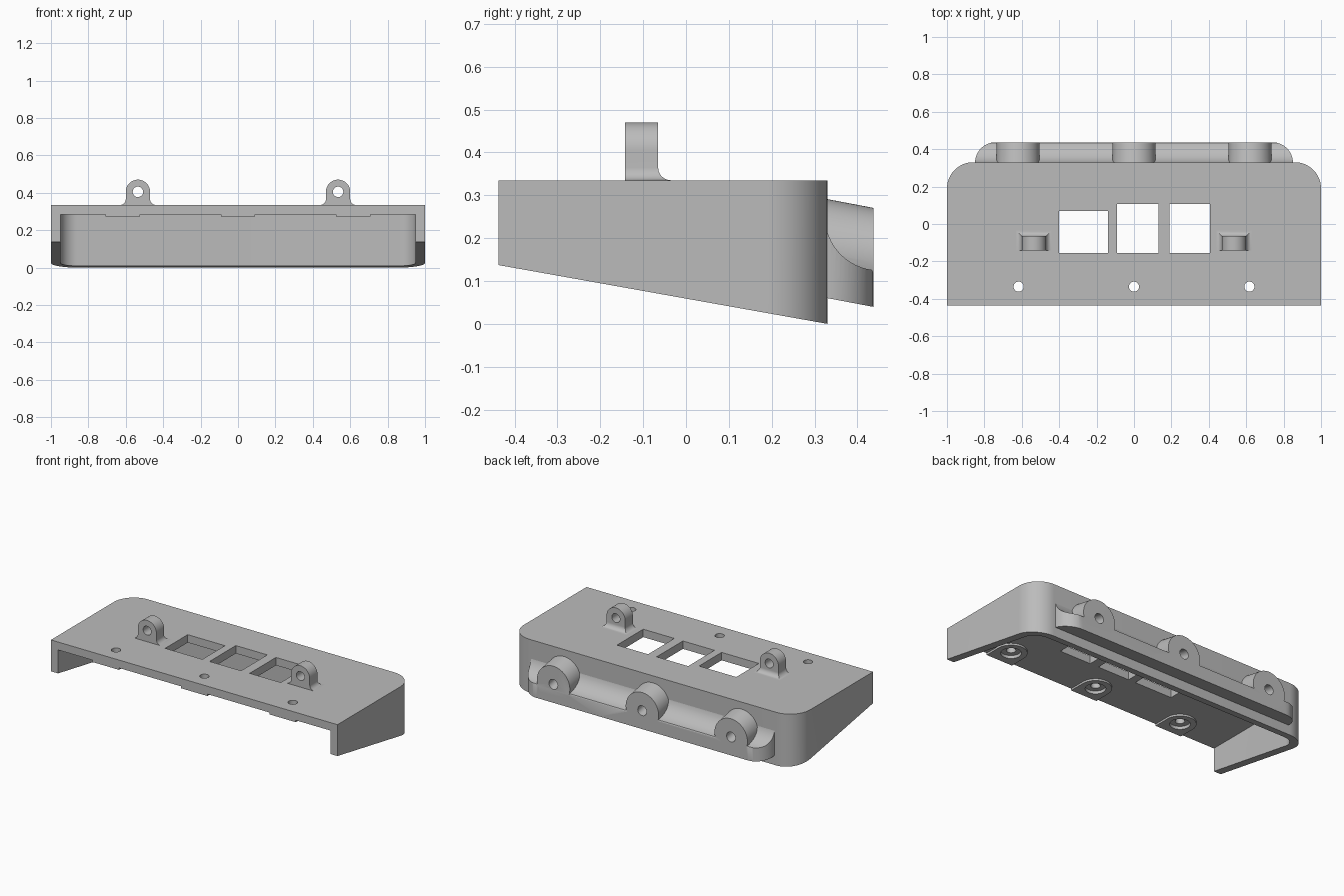
import bpy, bmesh, math
from math import cos, sin, pi

cube = bpy.data.objects.get("Cube")
if cube:
    bpy.data.objects.remove(cube)

grey = bpy.data.materials.new("plain_grey")
grey.use_nodes = True
COLOUR = (0.5, 0.5, 0.5, 1)
grey.diffuse_color = COLOUR
grey.node_tree.nodes["Principled BSDF"].inputs["Base Color"].default_value = COLOUR

FRONT, WALL, BACK = -0.437, 0.33, 0.437
TOP, CEILING = 0.335, 0.285
TILT = -0.19


def arc(cx, cy, r, a0, a1, n=16):
    """Points along an arc, angles in degrees."""
    steps = [math.radians(a0 + (a1 - a0) * i / n) for i in range(n + 1)]
    return [(cx + r * cos(a), cy + r * sin(a)) for a in steps]


def circle(cx, cy, r, n=48):
    return arc(cx, cy, r, 0, 360, n)[:-1]


def prism(name, pts, axis, lo, hi, shift=lambda p, level: p):
    """Extrude a 2D profile along an axis; shift can move each 3D point."""
    place = {"x": lambda a, p: (a, p[0], p[1]),
             "y": lambda a, p: (p[0], a, p[1]),
             "z": lambda a, p: (p[0], p[1], a)}[axis]
    bm = bmesh.new()
    rings = [[bm.verts.new(shift(place(a, p), a)) for p in pts] for a in (lo, hi)]
    bm.faces.new(rings[0])
    bm.faces.new(rings[1])
    for i in range(len(pts)):
        j = (i + 1) % len(pts)
        bm.faces.new((rings[0][i], rings[0][j], rings[1][j], rings[1][i]))
    bmesh.ops.recalc_face_normals(bm, faces=bm.faces)
    mesh = bpy.data.meshes.new(name)
    bm.to_mesh(mesh)
    bm.free()
    mesh.materials.append(grey)
    ob = bpy.data.objects.new(name, mesh)
    bpy.context.collection.objects.link(ob)
    return ob


def combine(ob, operation, *tools):
    """Apply booleans and remove the tools."""
    for tool in tools:
        mod = ob.modifiers.new(operation.lower(), "BOOLEAN")
        mod.operation, mod.solver, mod.object = operation, "EXACT", tool
        bpy.context.view_layer.update()
        graph = bpy.context.evaluated_depsgraph_get()
        mesh = bpy.data.meshes.new_from_object(ob.evaluated_get(graph))
        ob.modifiers.clear()
        ob.data = mesh
        bpy.data.objects.remove(tool)
    return ob


def smooth(ob):
    bpy.ops.object.select_all(action="DESELECT")
    ob.select_set(True)
    bpy.context.view_layer.objects.active = ob
    bpy.ops.object.shade_smooth_by_angle(angle=math.radians(30))


def rounded_back(half, front, back, r):
    """Plan outline, square at the front and rounded at the back."""
    return ([(-half, front), (half, front)]
            + arc(half - r, back - r, r, 0, 90)
            + arc(r - half, back - r, r, 90, 180))


def slope_bottom(p, level):
    if level > 0:
        return p
    return (p[0], p[1], 0.137 * (WALL - p[1]) / (WALL - FRONT))


def tilted(p, level):
    return (p[0], p[1], p[2] + TILT * (level - WALL))


# Housing: hollow box, open at front and bottom, with a sloping lower rim
housing = prism("housing", rounded_back(1, FRONT, WALL, 0.14), "z", 0, TOP, slope_bottom)
combine(housing, "DIFFERENCE", prism(
    "cavity", rounded_back(0.95, FRONT - 0.1, WALL - 0.05, 0.09), "z", -0.2, CEILING))

# Screw bosses under the front edge, each with a round recess and a hole
SCREW_Y = -0.335
for x in (-0.617, 0, 0.617):
    boss = [(x - 0.092, FRONT), (x + 0.092, FRONT)] + arc(x, SCREW_Y, 0.092, 0, 180, 32)
    combine(housing, "UNION", prism("boss", boss, "z", 0.273, 0.31))
    combine(housing, "DIFFERENCE",
            prism("recess", circle(x, SCREW_Y, 0.058), "z", 0.2, 0.292),
            prism("screw_hole", circle(x, SCREW_Y, 0.027), "z", 0.2, 0.4))

# Rectangular windows through the top
for x0, x1, y1 in ((-0.4, -0.14, 0.07), (-0.09, 0.13, 0.107), (0.19, 0.407, 0.107)):
    combine(housing, "DIFFERENCE", prism(
        "window", [(x0, -0.155), (x1, -0.155), (x1, y1), (x0, y1)], "z", 0.2, 0.4))
smooth(housing)

# Rear rail with a concave upper face and rounded ends
INNER = 0.305
cove = [p for p in arc(0.45, 0.25, 0.125, 180, 270, 24) if p[0] < BACK - 0.002]
rail_profile = ([(INNER, 0.06 + TILT * (INNER - WALL)), (BACK, 0.06 + TILT * (BACK - WALL)),
                 (BACK, 0.12)] + cove[::-1] + [(INNER, 0.25)])
rail = prism("rear_rail", rail_profile, "x", -0.9, 0.9)
combine(rail, "INTERSECT", prism(
    "rail_outline", rounded_back(0.85, 0.2, BACK, 0.11), "z", -0.2, 0.6))

# Knuckles on the rail with blind holes
for x in (-0.62, 0, 0.62):
    combine(rail, "UNION", prism(
        "knuckle", circle(x, 0.176, 0.115, 64), "y", 0.31, BACK, tilted))
for x in (-0.62, 0, 0.62):
    combine(rail, "DIFFERENCE", prism(
        "knuckle_hole", circle(x, 0.176, 0.031, 32), "y", 0.335, 0.5, tilted))
smooth(rail)

# Ears on the top, flared into the surface at the sides and behind
R, FLARE, EAR_Z, BASE = 0.065, 0.03, 0.405, 0.32
for name, x in (("right_ear", -0.535), ("left_ear", 0.535)):
    wide = R + FLARE
    front_profile = ([(x - wide, BASE), (x + wide, BASE)]
                     + arc(x + wide, TOP + FLARE, FLARE, 270, 180, 10)
                     + arc(x, EAR_Z, R, 0, 180, 32)
                     + arc(x - wide, TOP + FLARE, FLARE, 0, -90, 10))
    side_profile = ([(-0.142, BASE), (-0.065 + FLARE, BASE)]
                    + arc(-0.065 + FLARE, TOP + FLARE, FLARE, 270, 180, 10)
                    + [(-0.065, 0.5), (-0.142, 0.5)])
    ear = prism(name, front_profile, "y", -0.2, 0)
    combine(ear, "INTERSECT", prism("ear_side", side_profile, "x", x - 0.2, x + 0.2))
    combine(ear, "DIFFERENCE", prism("ear_hole", circle(x, EAR_Z, 0.028, 32), "y", -0.3, 0.1))
    smooth(ear)
